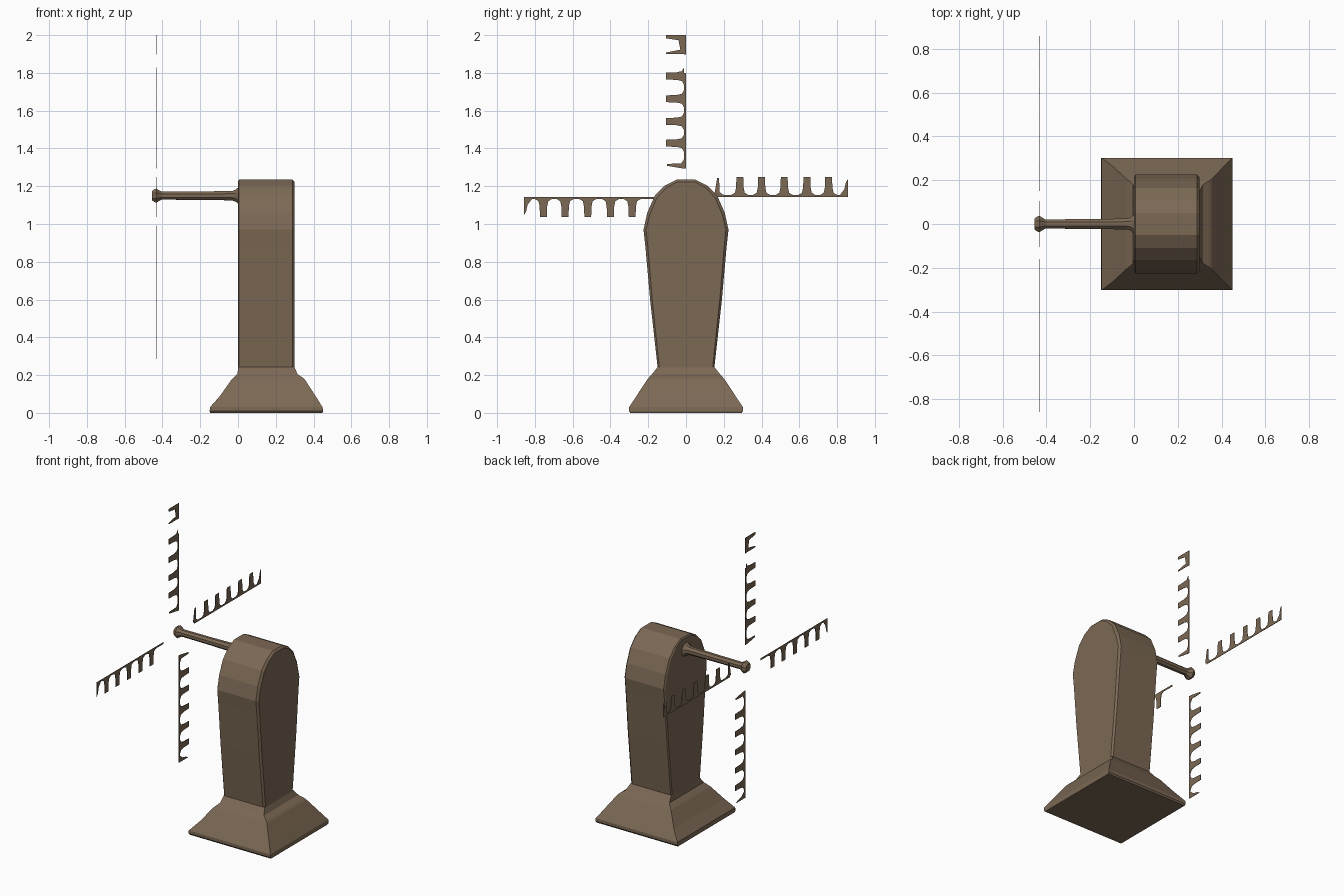
import bpy, bmesh, math

if "Cube" in bpy.data.objects:
    bpy.data.objects.remove(bpy.data.objects["Cube"])

wood = bpy.data.materials.new("brown_wood")
wood.diffuse_color = (0.2, 0.14, 0.09, 1)
wood.use_nodes = True
wood.node_tree.nodes["Principled BSDF"].inputs["Base Color"].default_value = wood.diffuse_color


def finish(name, bm):
    bmesh.ops.recalc_face_normals(bm, faces=bm.faces)
    me = bpy.data.meshes.new(name)
    bm.to_mesh(me)
    bm.free()
    me.materials.append(wood)
    ob = bpy.data.objects.new(name, me)
    bpy.context.collection.objects.link(ob)
    return ob


def loft(name, rings):
    """Skin a list of equal-length point rings and cap both ends."""
    bm = bmesh.new()
    vs = [[bm.verts.new(p) for p in r] for r in rings]
    n = len(vs[0])
    for a, b in zip(vs, vs[1:]):
        for i in range(n):
            j = (i + 1) % n
            bm.faces.new((a[i], a[j], b[j], b[i]))
    bm.faces.new(vs[0])
    bm.faces.new(vs[-1])
    return finish(name, bm)


# Flared square base: z, x min, x max, y half width
base = [(0, -.147, .447, .295), (.01, -.15, .45, .302), (.03, -.148, .448, .302),
        (.09, -.095, .41, .262), (.175, -.035, .355, .206), (.185, -.025, .345, .198),
        (.205, -.004, .315, .18), (.245, .002, .298, .148)]
loft("base", [[(x0, -h, z), (x1, -h, z), (x1, h, z), (x0, h, z)] for z, x0, x1, h in base])

# Tapered tower with a rounded top, slightly worn edges
half = [(.155, .2), (.15, .24), (.19, .6), (.215, .88), (.225, .97), (.205, 1.06),
        (.165, 1.15), (.11, 1.205), (.05, 1.235)]
outline = half + [(-y, z) for y, z in reversed(half)]


def slice_at(x, inset):
    return [(x, y * (1 - inset / .2), z - (inset if z > 1 else 0)) for y, z in outline]


loft("tower", [slice_at(0, .008), slice_at(.006, 0), slice_at(.288, 0), slice_at(.3, .012)])

# Axle with flared root and knobbed hub
prof = [(-.455, .026), (-.445, .035), (-.432, .041), (-.42, .032), (-.405, .023),
        (-.2, .024), (-.03, .027), (-.012, .035), (.004, .05)]
loft("axle", [[(x, r * math.cos(k * math.tau / 8 + .39), 1.15 + r * math.sin(k * math.tau / 8 + .39))
               for k in range(8)] for x, r in prof])

# Four paper-thin lattice sails
RUNGS = (.285, .4, .52, .64, .755)


def sail(name, angle, spines, extras):
    s, c = math.sin(angle), math.cos(angle)
    bm = bmesh.new()

    def plate(pts):
        layers = []
        for x in (-.4335, -.4305):
            layers.append([bm.verts.new((x, -s * u - c * v, 1.143 + c * u - s * v)) for u, v in pts])
        a, b = layers
        bm.faces.new(a)
        bm.faces.new(b[::-1])
        for i in range(len(a)):
            j = (i + 1) % len(a)
            bm.faces.new((a[i], b[i], b[j], a[j]))

    for u0, u1 in spines:
        plate([(u0, 0), (u1, 0), (u1, .011), (u0, .011)])
    for u in RUNGS:
        if name == "sail_top" and u > .7:
            continue
        # rung with a filleted root
        plate([(u - .045, .011), (u + .045, .011), (u + .026, .022), (u + .02, .05),
               (u + .018, .105), (u - .018, .105), (u - .02, .05), (u - .026, .022)])
    for pts in extras:
        plate(pts)
    finish(name, bm)


tip = [(.857, .011), (.857, .095), (.846, .075), (.838, .04), (.815, .011)]
root = [(.15, .011), (.2, .011), (.178, .025), (.175, .1), (.165, .1)]
sail("sail_top", 0, [(.15, .657), (.755, .857)],
     [root, [(.857, .011), (.857, .105), (.84, .105), (.83, .04), (.78, .03), (.765, .105),
             (.757, .105), (.757, .011)]])
sail("sail_left", math.pi / 2, [(.16, .857)], [tip])
sail("sail_bottom", math.pi, [(.15, .857)], [tip, root])
sail("sail_right", -math.pi / 2, [(.16, .857)], [tip, root])
